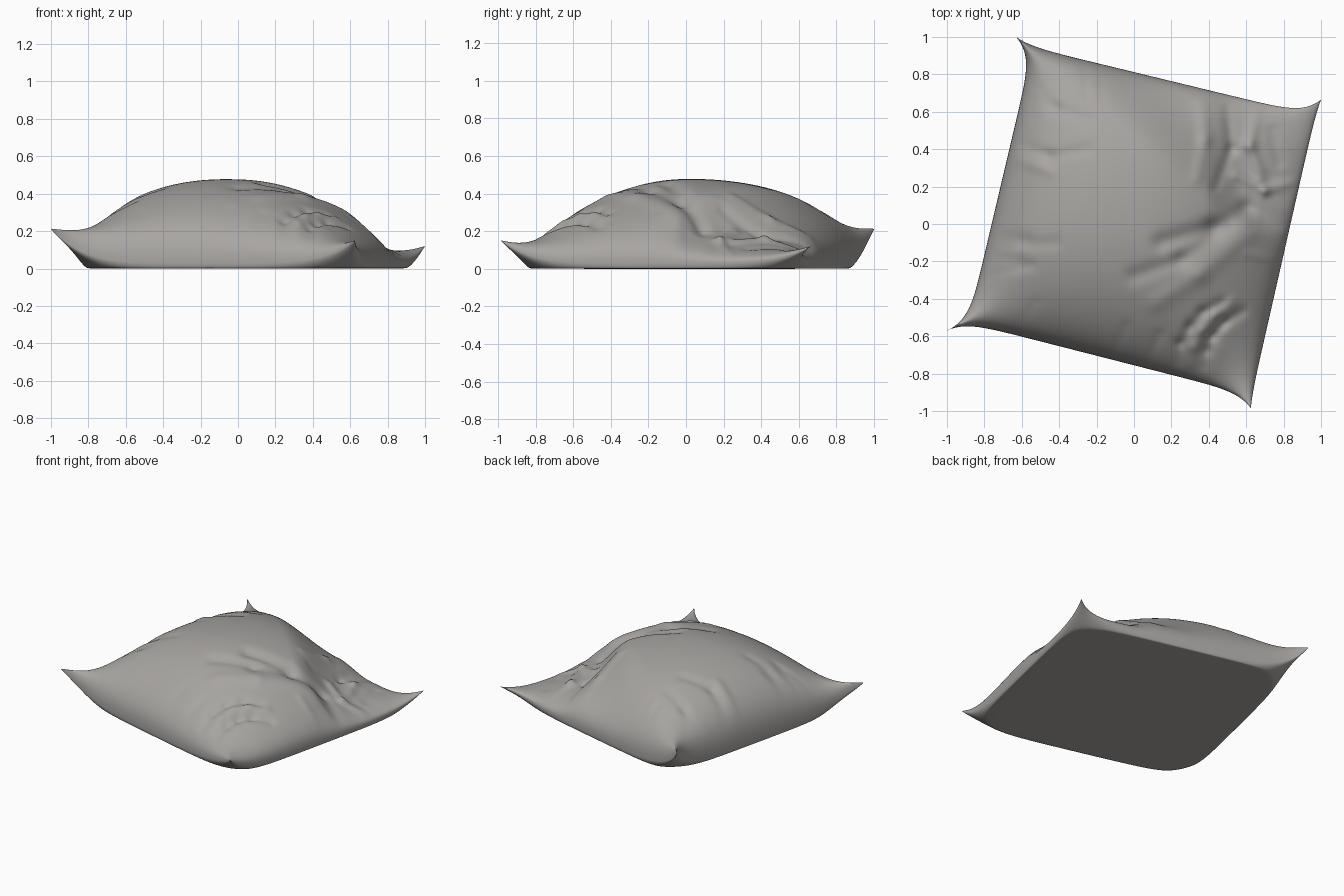
import bpy, bmesh, math, random
from mathutils import Vector

if "Cube" in bpy.data.objects:
    bpy.data.objects.remove(bpy.data.objects["Cube"])

random.seed(4)
N = 160
SEAM = 0.03
# corners: (x, y, z) keyed by the signs of u and v
CORNER = {(-1, 1): Vector((-0.63, 1.0, 0.21)), (1, 1): Vector((1.0, 0.665, 0.12)),
          (1, -1): Vector((0.625, -0.985, 0.15)), (-1, -1): Vector((-1.0, -0.57, 0.21))}


def step(t):
    t = max(0.0, min(1.0, t))
    return t * t * (3 - 2 * t)


def bilerp(u, v):
    p = Vector((0, 0, 0))
    for (a, b), c in CORNER.items():
        p += c * ((1 + a * u) / 2 * (1 + b * v) / 2)
    return p


def plan(u, v):
    """Outline with sides drawn inward between the pointed corners."""
    p = bilerp(u, v)
    cu, cv = 1 - abs(u) ** 10, 1 - abs(v) ** 10
    back, front = (1 + v) / 2, (1 - v) / 2
    right, left = (1 + u) / 2, (1 - u) / 2
    x = p.x + cv * (0.10 * left - 0.012 * right) + cu * (0.016 * front - 0.013 * back)
    y = p.y + cu * (0.066 * front - (0.062 + 0.03 * u) * back) - cv * 0.02 * left
    seam = SEAM + (p.z - SEAM) * abs(u * v) ** 5      # seam lifts only at the corners
    return x, y, seam


# creases: (x0, y0, x1, y1, width, height)
creases = []


def fold(points, width, height):
    for (x0, y0), (x1, y1) in zip(points, points[1:]):
        creases.append((x0, y0, x1, y1, width, height))


# big valley running from the dented corner to the middle
fold([(0.85, -0.02), (0.60, 0.08), (0.42, -0.02), (0.15, -0.10)], 0.05, -0.022)
fold([(0.50, -0.02), (0.25, -0.19), (0.0, -0.28)], 0.045, -0.014)
fold([(0.62, -0.05), (0.35, -0.27), (0.12, -0.42)], 0.05, 0.010)
# curved folds by the front right corner
fold([(0.47, -0.42), (0.37, -0.47), (0.30, -0.55), (0.25, -0.64), (0.24, -0.74)], 0.03, -0.011)
fold([(0.58, -0.47), (0.48, -0.53), (0.42, -0.60), (0.39, -0.68), (0.38, -0.76)], 0.03, -0.014)
fold([(0.52, -0.42), (0.43, -0.49), (0.36, -0.57), (0.32, -0.66), (0.31, -0.75)], 0.03, 0.008)
# rumples inside the dent
fold([(0.50, 0.62), (0.52, 0.40), (0.44, 0.20)], 0.03, -0.014)
fold([(0.66, 0.60), (0.62, 0.42), (0.68, 0.25)], 0.035, 0.018)
fold([(0.55, 0.26), (0.70, 0.18), (0.86, 0.22)], 0.03, 0.018)
fold([(0.74, 0.50), (0.78, 0.33)], 0.035, -0.014)
fold([(0.36, 0.66), (0.38, 0.45), (0.34, 0.25)], 0.035, 0.010)
# wrinkles on the left half
fold([(-0.58, 0.80), (-0.42, 0.62), (-0.25, 0.56)], 0.035, -0.008)
fold([(-0.66, 0.45), (-0.45, 0.36), (-0.25, 0.40)], 0.035, -0.009)
fold([(-0.68, 0.36), (-0.45, 0.28)], 0.03, 0.007)
fold([(-0.74, -0.12), (-0.42, -0.10)], 0.035, -0.007)
fold([(-0.80, -0.28), (-0.55, -0.22)], 0.03, -0.007)
# small gathers pulled in from the seams
for i in range(20):
    s, side = random.uniform(-0.85, 0.85), i % 4
    e = (1, -1)[side % 2]
    q = [plan(s, e * k)[:2] if side < 2 else plan(e * k, s)[:2] for k in (0.97, 0.75)]
    fold(q, random.uniform(0.025, 0.04), random.uniform(-0.010, 0.007))


def crease_height(x, y):
    total = 0.0
    for x0, y0, x1, y1, w, h in creases:
        dx, dy = x1 - x0, y1 - y0
        t = max(0.0, min(1.0, ((x - x0) * dx + (y - y0) * dy) / (dx * dx + dy * dy)))
        d2 = (x - x0 - t * dx) ** 2 + (y - y0 - t * dy) ** 2
        if d2 < 9 * w * w:
            total += h * math.exp(-d2 / (w * w))
    return total


def fullness(x, y):
    """Stuffing is pushed to the back left; the right side is slack."""
    f = 1 - 0.10 * x - 0.45 * x * x if x > 0 else 1 - 0.15 * x
    f *= 1 - 0.35 * y * y if y < 0 else 1 + 0.10 * y * y
    f *= 1 - 0.32 * step((x + y - 0.45) / 0.5)             # slope to the back right
    dent = step((x - 0.38) / 0.20) * step((y + 0.05) / 0.28)
    return f * (1 - 0.27 * dent)                           # collapsed corner


def heights(u, v):
    x, y, seam = plan(u, v)
    q = max(0.0, (1 - u * u) * (1 - v * v))
    top = seam + 0.447 * q ** 0.41 * fullness(x, y)
    top += crease_height(x, y) * min(1.0, 3.0 * q)
    low = seam - 0.25 * math.sqrt(q)
    bottom = 0.5 * (low + math.sqrt(low * low + 0.0001))   # rests flat on the floor
    return x, y, top, min(bottom, top)


# pillow: top and bottom sheets joined along the seam
bm = bmesh.new()
tops, bottoms = {}, {}
for i in range(N + 1):
    for j in range(N + 1):
        u = math.sin(math.pi / 2 * (2 * i / N - 1))
        v = math.sin(math.pi / 2 * (2 * j / N - 1))
        x, y, zt, zb = heights(u, v)
        tops[i, j] = bm.verts.new((x, y, zt))
        edge = i in (0, N) or j in (0, N)
        bottoms[i, j] = tops[i, j] if edge else bm.verts.new((x, y, zb))
for i in range(N):
    for j in range(N):
        ring = [(i, j), (i + 1, j), (i + 1, j + 1), (i, j + 1)]
        bm.faces.new([tops[k] for k in ring])
        bm.faces.new([bottoms[k] for k in reversed(ring)])
low = min(p.co.z for p in bm.verts)
for p in bm.verts:
    p.co.z -= low
mesh = bpy.data.meshes.new("pillow")
bm.to_mesh(mesh)
bm.free()

cloth = bpy.data.materials.new("warm grey cloth")
cloth.diffuse_color = (0.39, 0.375, 0.36, 1)
cloth.use_nodes = True
cloth.node_tree.nodes["Principled BSDF"].inputs["Base Color"].default_value = cloth.diffuse_color
mesh.materials.append(cloth)
pillow = bpy.data.objects.new("pillow", mesh)
bpy.context.collection.objects.link(pillow)
bpy.context.view_layer.objects.active = pillow
pillow.select_set(True)
bpy.ops.object.shade_smooth_by_angle(angle=math.radians(60))
